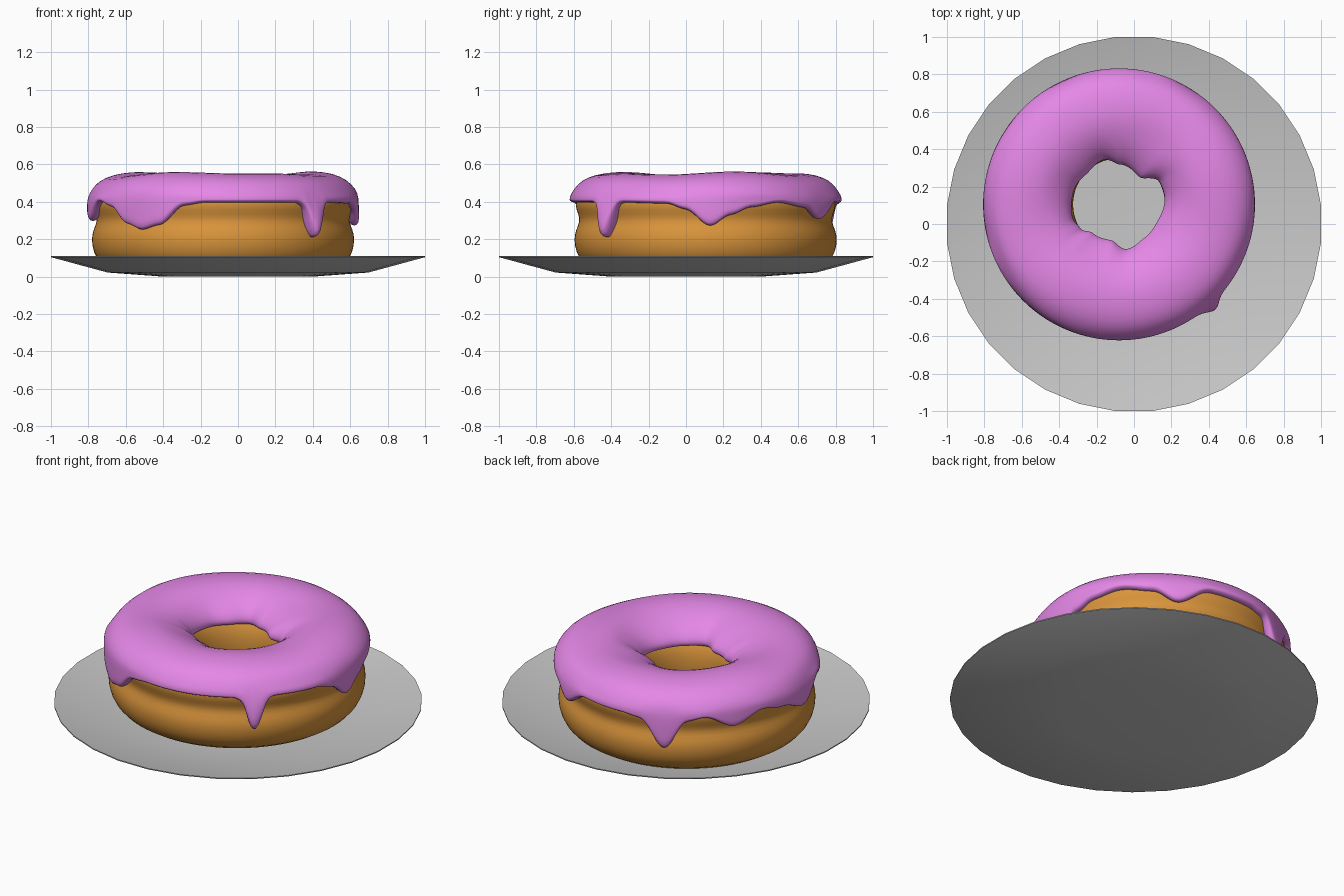
import bpy, bmesh, math

if "Cube" in bpy.data.objects:
    bpy.data.objects.remove(bpy.data.objects["Cube"])

CX, CY = -0.08, 0.105   # ring centre, off-centre on the plate


def material(name, rgb):
    m = bpy.data.materials.new(name)
    m.diffuse_color = (*rgb, 1)
    m.use_nodes = True
    m.node_tree.nodes["Principled BSDF"].inputs["Base Color"].default_value = m.diffuse_color
    return m


def sweep(name, section, steps, mat, centre=(0, 0), closed=True, subdiv=0, turn=0.0):
    """Revolve section(angle in degrees) -> [(r, z)] around a vertical axis."""
    bm = bmesh.new()
    rings = []
    for i in range(steps):
        deg = 360 * i / steps
        a = math.radians(deg) + turn
        rings.append([bm.verts.new((centre[0] + r * math.cos(a), centre[1] + r * math.sin(a), z))
                      for r, z in section(deg)])
    n = len(rings[0])
    for i in range(steps):
        p, q = rings[i], rings[(i + 1) % steps]
        for j in range(n if closed else n - 1):
            k = (j + 1) % n
            bm.faces.new((p[j], q[j], q[k], p[k]))
    if not closed:
        bm.faces.new([r[0] for r in rings])
        bm.faces.new([r[-1] for r in rings])
    bmesh.ops.recalc_face_normals(bm, faces=bm.faces)
    me = bpy.data.meshes.new(name)
    bm.to_mesh(me)
    bm.free()
    for p in me.polygons:
        p.use_smooth = True
    me.materials.append(mat)
    ob = bpy.data.objects.new(name, me)
    bpy.context.collection.objects.link(ob)
    if subdiv:
        s = ob.modifiers.new("smooth", 'SUBSURF')
        s.levels = s.render_levels = subdiv
    return ob


def lookup(table, deg):
    """Smooth periodic interpolation of (angle, value) keys."""
    keys = [(table[-1][0] - 360, table[-1][1])] + table + [(table[0][0] + 360, table[0][1])]
    for (a, u), (b, v) in zip(keys, keys[1:]):
        if a <= deg <= b:
            t = (deg - a) / (b - a)
            t = t * t * (3 - 2 * t)
            return u + (v - u) * t
    return keys[-1][1]


grey = material("plate grey", (0.58, 0.58, 0.58))
brown = material("dough brown", (0.70, 0.30, 0.045))
pink = material("icing pink", (0.80, 0.25, 0.82))

# plate: shallow 32-sided dish
R = 1 / math.cos(math.pi / 32)
dish = [(0.40, 0.0), (0.70, 0.022), (R, 0.104), (R, 0.11), (0.70, 0.036), (0.40, 0.014)]
plate = sweep("plate", lambda d: dish, 32, grey, closed=False, turn=math.pi / 32)
bpy.context.view_layer.objects.active = plate
plate.select_set(True)
bpy.ops.object.shade_smooth_by_angle(angle=math.radians(40))

# dough ring with a pinched waist
dough = [(0.57, 0.025), (0.655, 0.065), (0.695, 0.13), (0.705, 0.2), (0.695, 0.25), (0.672, 0.295),
         (0.682, 0.335), (0.70, 0.38), (0.69, 0.43), (0.65, 0.48), (0.58, 0.51), (0.47, 0.52),
         (0.37, 0.49), (0.30, 0.43), (0.26, 0.37), (0.245, 0.30), (0.245, 0.2), (0.275, 0.11),
         (0.34, 0.05), (0.45, 0.02)]
sweep("dough_ring", lambda d: dough, 64, brown, (CX, CY), subdiv=1)

# icing: height of the dripping outer edge by angle
DRIP = [(2, .27), (11, .33), (20, .37), (33, .395), (48, .37), (59, .305), (74, .395), (95, .39),
        (104, .375), (115, .205), (125, .375), (133, .395), (146, .325), (160, .39), (172, .36),
        (188, .295), (204, .40), (214, .37), (224, .28), (232, .25), (241, .275), (253, .38),
        (262, .395), (304, .395), (308, .365), (310, .24), (312.5, .195), (315, .23),
        (317, .365), (321, .395), (343, .39), (351, .36)]
# radius of the icing around the hole by angle
HOLE = [(14, .245), (29, .245), (52, .18), (88, .21), (110, .25), (135, .235), (160, .25),
        (198, .255), (212, .24), (227, .205), (258, .194), (280, .24), (306, .222), (330, .22)]


def icing_section(d):
    e = lookup(DRIP, d)
    ri = lookup(HOLE, d)
    b = 0.04 * math.exp(-((d - 312.5) / 4) ** 2)          # thick front drip
    w = 0.006 * math.sin(math.radians(3 * d + 40)) + 0.004 * math.sin(math.radians(5 * d))
    k = 0.25 - ri
    return [(0.665, e + 0.012), (0.705, e - 0.004), (0.727 + b, e + 0.012),
            (0.727 + b, e + 0.35 * (0.44 - e)), (0.726 + b * 0.6, e + 0.7 * (0.44 - e)),
            (0.718 + w, 0.445), (0.685 + w, 0.495), (0.63, 0.532 + w), (0.55, 0.551 + w),
            (0.47, 0.554 + w), (0.40, 0.541 + w), (0.335 - k * 0.4, 0.512),
            (0.28 - k * 0.7, 0.47), (ri + 0.003, 0.43), (ri, 0.40), (ri + 0.02, 0.382),
            (0.29, 0.39), (0.36, 0.45), (0.47, 0.49), (0.60, 0.46), (0.65, 0.41)]


sweep("icing", icing_section, 180, pink, (CX, CY), subdiv=1)
